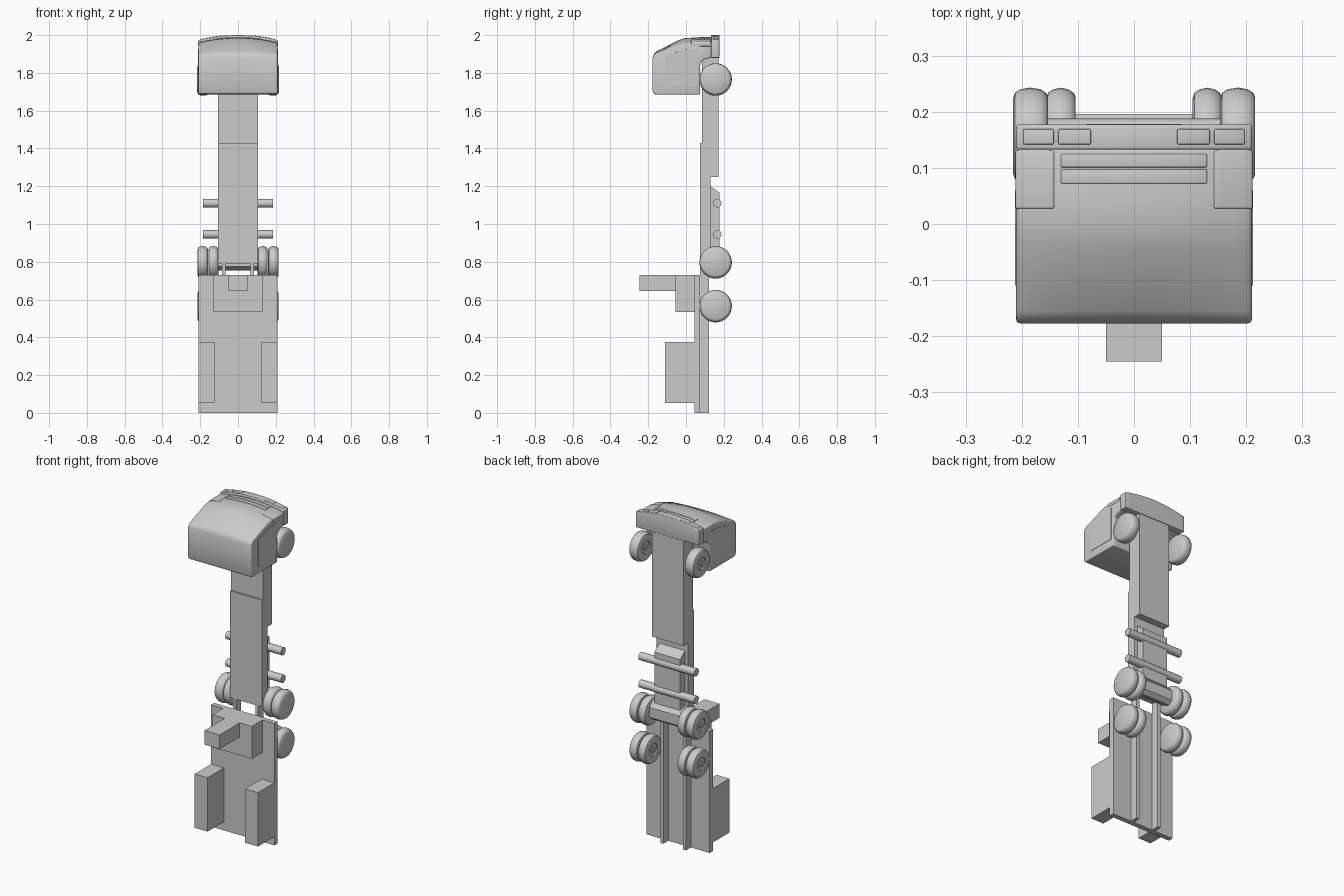
import bpy, bmesh, math

if "Cube" in bpy.data.objects:
    bpy.data.objects.remove(bpy.data.objects["Cube"])


def finish(name, bm, bevel=0.0, smooth=False):
    bmesh.ops.recalc_face_normals(bm, faces=bm.faces)
    mesh = bpy.data.meshes.new(name)
    bm.to_mesh(mesh)
    bm.free()
    ob = bpy.data.objects.new(name, mesh)
    bpy.context.collection.objects.link(ob)
    bpy.ops.object.select_all(action='DESELECT')
    ob.select_set(True)
    bpy.context.view_layer.objects.active = ob
    if bevel:
        mod = ob.modifiers.new("edge_bevel", 'BEVEL')
        mod.width = bevel
        mod.segments = 3
        mod.limit_method = 'ANGLE'
        mod.angle_limit = math.radians(50)
        bpy.ops.object.modifier_apply(modifier=mod.name)
    if smooth:
        bpy.ops.object.shade_smooth_by_angle(angle=math.radians(35))
    return ob


def prism(name, profile, x0, x1, steps=1, bow=False, bevel=0.0, smooth=False):
    """Extrude a (y, z) profile along x; bow curves the nose of the cab."""
    bm = bmesh.new()
    rings = []
    for i in range(steps + 1):
        x = x0 + (x1 - x0) * i / steps
        ring = []
        for y, z in profile:
            w = min(max((z - 1.88) / 0.09, 0), 1) if bow else 0
            ring.append(bm.verts.new((x, y, z - 0.6 * x * x * w)))
        rings.append(ring)
    n = len(profile)
    for a, b in zip(rings, rings[1:]):
        for k in range(n):
            bm.faces.new((a[k], a[(k + 1) % n], b[(k + 1) % n], b[k]))
    bm.faces.new(rings[0])
    bm.faces.new(rings[-1])
    return finish(name, bm, bevel, smooth)


def box(name, x0, x1, y0, y1, z0, z1, **kw):
    return prism(name, [(y0, z0), (y1, z0), (y1, z1), (y0, z1)], x0, x1, **kw)


def lathe(name, profile, y, z, segs=32):
    """Spin an (x, radius) profile about an axis parallel to x."""
    bm = bmesh.new()
    rings = [[bm.verts.new((x, y + r * math.cos(2 * math.pi * k / segs),
                            z + r * math.sin(2 * math.pi * k / segs)))
              for k in range(segs)] for x, r in profile]
    for a, b in zip(rings, rings[1:]):
        for k in range(segs):
            bm.faces.new((a[k], a[(k + 1) % segs], b[(k + 1) % segs], b[k]))
    bm.faces.new(rings[0])
    bm.faces.new(rings[-1])
    return finish(name, bm, smooth=True)


def wheel(name, x0, x1, z):
    # hub detail on the -x face, plain disc on the +x face
    prof = [(x0 + .002, .012), (x0 + .002, .014), (x0 + .007, .016), (x0 + .007, .036),
            (x0 + .001, .038), (x0, .066), (x0 + .004, .077), (x0 + .013, .083),
            ((x0 + x1) / 2, .086), (x1 - .013, .083), (x1 - .004, .077), (x1, .070)]
    lathe(name, prof, 0.157, z)


# Cab shell: roof faces -y, nose points up
cab = [(-.158, 1.685), (.075, 1.685), (.075, 1.84), (.083, 1.862), (.10, 1.873),
       (.135, 1.88), (.135, 1.987), (.04, 1.987), (-.005, 1.984), (-.04, 1.973),
       (-.155, 1.915), (-.17, 1.90), (-.177, 1.88), (-.177, 1.705), (-.171, 1.690)]
prism("cab", cab, -.21, .21, steps=14, bow=True, bevel=.007, smooth=True)
box("bumper", -.21, .21, .133, .177, 1.88, 2.0, steps=14, bow=True, bevel=.004, smooth=True)

# Nose grille slots
for i, (y0, y1) in enumerate([(.072, .097), (.101, .125)]):
    box(f"grille_slot_{i + 1}", -.13, .13, y0, y1, 1.975, 1.990,
        steps=10, bow=True, bevel=.002, smooth=True)

# Mirrored lamps, corner panels and doors
door = [(-.11, 1.73), (.06, 1.73), (.06, 1.945), (.0, 1.945), (-.11, 1.895)]
for side, s in (("left", -1), ("right", 1)):
    for part, a, b in (("outer_lamp", .143, .197), ("inner_lamp", .077, .135)):
        box(f"{side}_{part}", s * a, s * b, .142, .169, 1.985, 2.002,
            steps=4, bow=True, bevel=.002, smooth=True)
    box(f"{side}_corner_panel", s * .142, s * .2115, .027, .131, 1.965, 1.989,
        steps=5, bow=True, bevel=.004, smooth=True)
    prism(f"{side}_door", door, s * .205, s * .212, bow=True)

# Chassis: front spine, long upper slab and two rails
box("front_spine", -.105, .105, .085, .172, 1.25, 1.93)
box("upper_slab", -.105, .105, .075, .13, .79, 1.43)
for side, s in (("left", -1), ("right", 1)):
    box(f"{side}_rail", s * .065, s * .085, .075, .122, 0, .85)

# Underside block with sloped end, and the axle housing
prism("underside_block", [(.13, 1.2), (.178, 1.165), (.178, .86), (.13, .86)], -.085, .085)
prism("axle_housing", [(.12, .87), (.165, .87), (.196, .835), (.196, .775),
                       (.17, .755), (.12, .775)], -.105, .105)

# Cross bars
for i, z in enumerate((1.11, .945)):
    lathe(f"cross_bar_{i + 1}", [(-.185, .023), (.185, .023)], .165, z, 12)

# Wheels: single at the front, twin at both rear axles
for side, s in (("left", -1), ("right", 1)):
    wheel(f"{side}_front_wheel", *sorted((s * .153, s * .216)), 1.765)
    for axle, z in (("mid", .797), ("rear", .565)):
        wheel(f"{side}_{axle}_inner_wheel", *sorted((s * .104, s * .157)), z)
        wheel(f"{side}_{axle}_outer_wheel", *sorted((s * .160, s * .215)), z)

# Rear deck with its raised blocks
box("deck", -.21, .21, .045, .075, 0, .73)
box("deck_block", -.13, .13, -.055, .045, .535, .73)
box("deck_post", -.05, .05, -.245, -.055, .645, .73)
for side, s in (("left", -1), ("right", 1)):
    box(f"{side}_side_box", s * .125, s * .21, -.11, .045, .052, .375)
